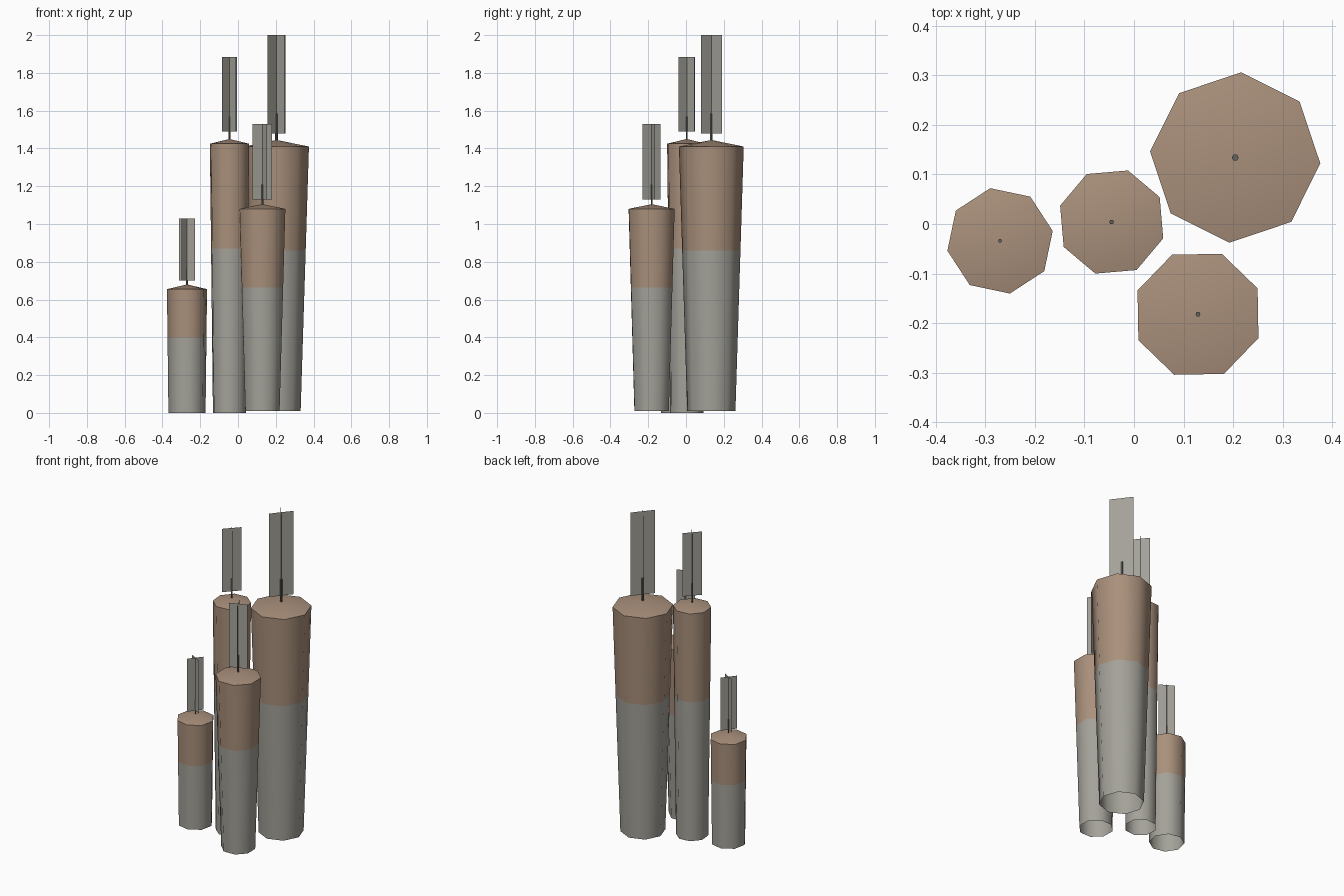
import bpy, bmesh
from math import cos, sin, pi, radians
from mathutils import Vector

cube = bpy.data.objects.get("Cube")
if cube:
    bpy.data.objects.remove(cube, do_unlink=True)


def material(name, rgb):
    m = bpy.data.materials.new(name)
    m.use_nodes = True
    m.diffuse_color = (*rgb, 1)
    m.node_tree.nodes["Principled BSDF"].inputs["Base Color"].default_value = (*rgb, 1)
    return m


GREY = material("warm_grey", (0.37, 0.36, 0.32))
TAN = material("tan", (0.40, 0.28, 0.20))
DARK = material("dark_grey", (0.12, 0.12, 0.11))


def finish(bm, name, mats, smooth=False):
    me = bpy.data.meshes.new(name)
    bm.to_mesh(me)
    bm.free()
    for m in mats:
        me.materials.append(m)
    ob = bpy.data.objects.new(name, me)
    bpy.context.collection.objects.link(ob)
    if smooth:
        bpy.ops.object.select_all(action='DESELECT')
        ob.select_set(True)
        bpy.context.view_layer.objects.active = ob
        bpy.ops.object.shade_smooth_by_angle(angle=radians(50))
    return ob


def lathe(name, x, y, turn, profile, sides, mats, split=None):
    """Open-bottomed ring stack closed by a shallow cone at the last point."""
    bm = bmesh.new()
    rings = [[bm.verts.new((x + r * cos(turn + 2 * pi * i / sides),
                            y + r * sin(turn + 2 * pi * i / sides), z))
              for i in range(sides)] for r, z in profile[:-1]]
    tip = bm.verts.new((x, y, profile[-1][1]))
    for i in range(sides):
        j = (i + 1) % sides
        for low, high in zip(rings, rings[1:]):
            bm.faces.new((low[i], low[j], high[j], high[i]))
        bm.faces.new((rings[-1][i], rings[-1][j], tip))
    # upper part takes the second colour
    if split is not None:
        for f in bm.faces:
            f.material_index = int(f.calc_center_median().z > split)
    return finish(bm, name, mats, True)


def flame(name, x, y, planes, z0, z1):
    """Crossed upright cards."""
    bm = bmesh.new()
    for angle, width in planes:
        d = Vector((cos(radians(angle)), sin(radians(angle)), 0)) * width / 2
        c = Vector((x, y, 0))
        low, high = Vector((0, 0, z0)), Vector((0, 0, z1))
        bm.faces.new([bm.verts.new(c + p) for p in (low - d, low + d, high + d, high - d)])
    return finish(bm, name, [GREY])


def candle(name, x, y, turn, r0, r1, z0, split, rim, apex, planes, f0, f1, wick):
    t = (split - z0) / (rim - z0)
    body = [(r0, z0), (r0 + (r1 - r0) * t, split), (r1, rim), (0, apex)]
    lathe(name + "_body", x, y, radians(turn), body, 8, [GREY, TAN], split)
    top = f0 + (f1 - f0) * 0.2
    lathe(name + "_wick", x, y, 0, [(wick, apex - 0.01), (wick, top), (0, top)], 6, [DARK])
    flame(name + "_flame", x, y, planes, f0, f1)


# the four candles, from shortest to largest
candle("short_candle", -0.27, -0.034, 100.6, 0.1, 0.108, 0, 0.4, 0.655, 0.68,
       [(52, 0.097), (150, 0.097)], 0.70, 1.03, 0.004)
candle("front_candle", 0.129, -0.182, 68.5, 0.098, 0.131, 0.01, 0.665, 1.08, 1.105,
       [(20, 0.109), (118, 0.108)], 1.13, 1.53, 0.005)
candle("slim_candle", -0.045, 0.004, 72.4, 0.092, 0.109, 0, 0.87, 1.425, 1.45,
       [(47, 0.113), (128, 0.108)], 1.49, 1.885, 0.005)
candle("large_candle", 0.204, 0.134, 86, 0.128, 0.172, 0.01, 0.86, 1.41, 1.445,
       [(50, 0.145), (127, 0.14)], 1.48, 2.0, 0.007)
